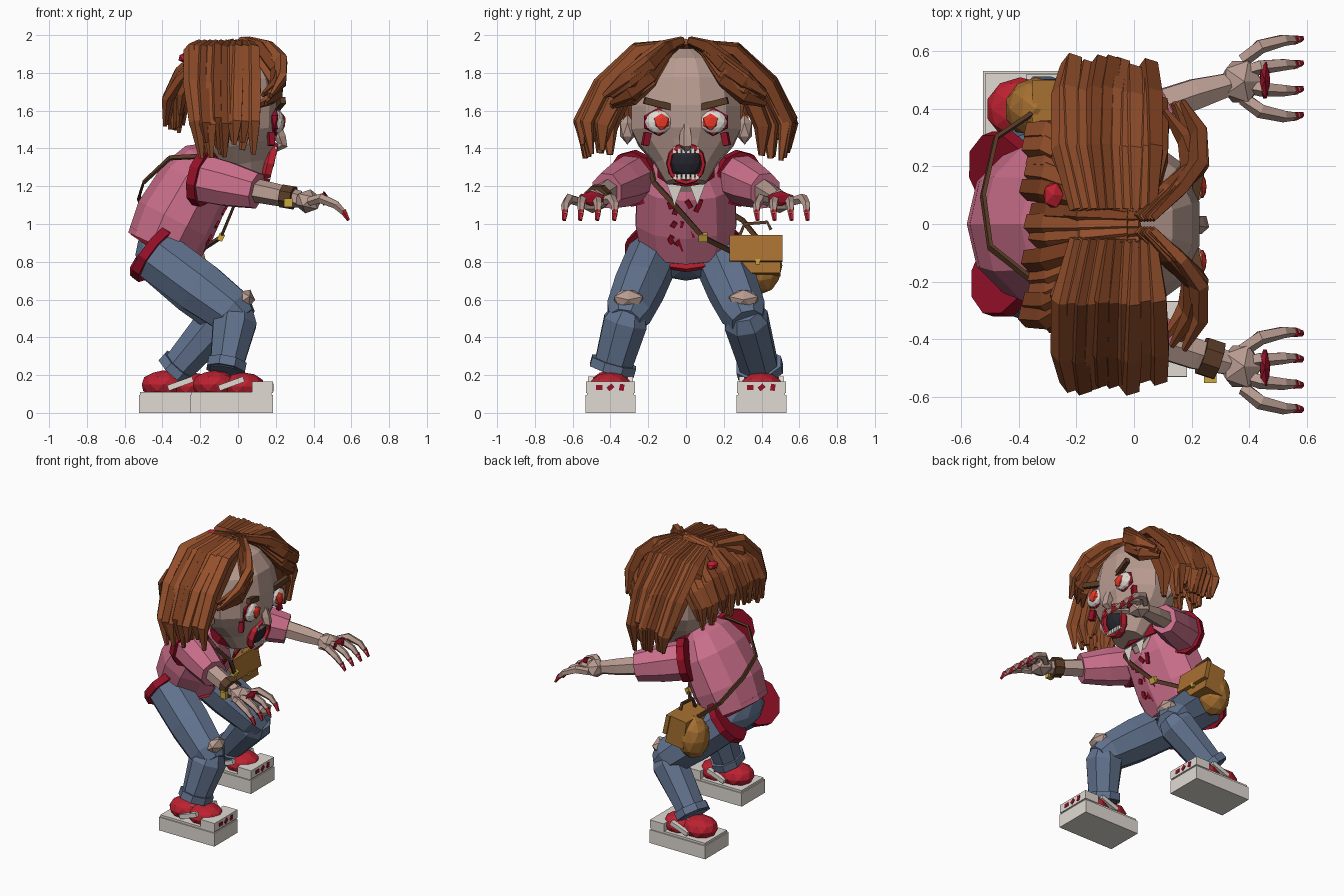
import bpy, bmesh, random
from math import sin, cos, pi, radians
from mathutils import Vector, Matrix, Euler

if "Cube" in bpy.data.objects:
    bpy.data.objects.remove(bpy.data.objects["Cube"])

random.seed(4)
C = dict(skin=(.48, .33, .28), pink=(.6, .16, .26), jeans=(.12, .17, .27), red=(.5, .015, .03),
         gore=(.3, .005, .02), white=(.75, .7, .65), hair=(.3, .08, .025), hair2=(.2, .05, .015),
         tan=(.38, .16, .03), brown=(.1, .045, .02), black=(.02, .02, .03), gold=(.6, .4, .05),
         iris=(.8, .04, .02))
MATS = {}
for k, c in C.items():
    MATS[k] = bpy.data.materials.new(k)
    MATS[k].diffuse_color = (*c, 1)


def finish(name, bm, col):
    bmesh.ops.recalc_face_normals(bm, faces=bm.faces)
    me = bpy.data.meshes.new(name)
    bm.to_mesh(me)
    bm.free()
    me.materials.append(MATS[col])
    ob = bpy.data.objects.new(name, me)
    bpy.context.collection.objects.link(ob)
    return ob


def add_loft(bm, pts, radii, n=8, side=(0, 1, 0), closed=False):
    """Rings of n points along a path; radii are (along side, across)."""
    pts = [Vector(p) for p in pts]
    rings, m = [], len(pts)
    for i, p in enumerate(pts):
        if closed:
            t = pts[(i + 1) % m] - pts[i - 1]
        else:
            t = pts[min(i + 1, m - 1)] - pts[max(i - 1, 0)]
        t.normalize()
        u = Vector(side)
        u = (u - t * u.dot(t)).normalized()
        v = t.cross(u)
        a, b = radii[i] if isinstance(radii, list) else radii
        rings.append([bm.verts.new(p + u * a * cos(2 * pi * (k + .5) / n) + v * b * sin(2 * pi * (k + .5) / n))
                      for k in range(n)])
    for i in range(m if closed else m - 1):
        r, q = rings[i], rings[(i + 1) % m]
        for k in range(n):
            bm.faces.new((r[k], r[(k + 1) % n], q[(k + 1) % n], q[k]))
    if not closed:
        bm.faces.new(rings[0])
        bm.faces.new(rings[-1])


def loft(name, col, *args, **kw):
    bm = bmesh.new()
    add_loft(bm, *args, **kw)
    return finish(name, bm, col)


def xf(loc, size, rot):
    return Matrix.LocRotScale(Vector(loc), Euler([radians(a) for a in rot]), Vector(size))


def box(name, col, loc, size, rot=(0, 0, 0)):
    bm = bmesh.new()
    bmesh.ops.create_cube(bm, size=1, matrix=xf(loc, size, rot))
    return finish(name, bm, col)


def ball(name, col, loc, size, sub=1, rot=(0, 0, 0)):
    bm = bmesh.new()
    bmesh.ops.create_icosphere(bm, subdivisions=sub, radius=1, matrix=xf(loc, size, rot))
    return finish(name, bm, col)


# torso, pelvis, neck
loft("jacket", "pink", [(-.40, 0, .87), (-.33, 0, 1.02), (-.22, 0, 1.22), (-.16, 0, 1.32), (-.1, 0, 1.37)],
     [(.25, .2), (.28, .22), (.27, .2), (.2, .15), (.1, .08)], n=10)
loft("jacket_hem", "red", [(-.42, 0, .845), (-.4, 0, .875)], [(.2, .18), (.25, .205)], n=10)
ball("pelvis", "jeans", (-.4, 0, .84), (.15, .24, .14), 2)
loft("neck", "skin", [(-.12, 0, 1.22), (.0, 0, 1.4)], (.1, .1))
loft("neck_wound", "gore", [(-.09, 0, 1.27), (-.06, 0, 1.32)], (.16, .14), n=10)
for s in (-1, 1):
    bm = bmesh.new()
    bm.faces.new([bm.verts.new(p) for p in ((.0, s * .01, 1.23), (.0, s * .11, 1.23), (-.01, s * .06, 1.1))])
    finish("shirt_collar", bm, "white")
for i in range(12):
    z = random.uniform(.86, 1.13)
    box("blood_spot", "gore", (-.04 - (1.13 - z) * .53, random.uniform(-.1, .1), z),
        (.012, .025, random.uniform(.02, .05)), (random.uniform(-40, 40), 28, 0))

# legs and shoes
for s, fx, kx in ((-1, 0, -.01), (1, -.27, -.07)):
    hip, knee, ank = Vector((-.44, s * .17, .84)), Vector((kx, s * .31, .52)), Vector((-.07 + fx * 1.05, s * .4, .2))
    d = (knee - hip).normalized()
    loft("thigh", "jeans", [hip, hip.lerp(knee, .55), knee - d * .02, knee + d * .06],
         [(.14, .15), (.14, .15), (.125, .13), (.09, .08)])
    loft("hip_wound", "gore", [hip - d * .03, hip + d * .02], (.16, .17), n=10)
    e = (ank - knee).normalized()
    loft("shin", "jeans", [knee - e * .03, knee + e * .04, ank - e * .02], [(.09, .09), (.125, .125), (.105, .09)])
    loft("jeans_cuff", "jeans", [ank - e * .075, ank - e * .025], (.13, .11))
    ball("bare_knee", "skin", (kx + .045, s * .305, .6), (.055, .09, .06), 1, (0, 30, 0))
    x0, y = -.035 + fx, s * .4
    loft("ankle", "skin", [(x0 - .05, y, .12), ank], (.06, .06))
    box("sole", "white", (x0, y, .0475), (.44, .265, .095))
    box("sole_rim", "white", (x0, y, .1), (.425, .25, .02))
    ball("shoe_toe", "red", (x0 + .06, y, .14), (.12, .115, .075), 2)
    ball("shoe_heel", "red", (x0 - .09, y, .15), (.12, .11, .075), 2)
    box("toe_cap", "white", (x0 + .165, y, .135), (.11, .26, .06))
    for q in (-1, 1):
        box("shoe_stripe", "white", (x0, y + q * .105, .155), (.14, .03, .03), (0, -20, 0))
    for i in range(3):
        box("toe_blood", "gore", (x0 + .221, y - .06 + i * .06, .135), (.006, .035, .025), (40 * i, 0, 0))

# arms and hands
for s in (-1, 1):
    sh, el, wr = Vector((-.2, s * .27, 1.245)), Vector((.1, s * .42, 1.175)), Vector((.33, s * .485, 1.13))
    d = (el - sh).normalized()
    loft("sleeve", "pink", [sh, sh.lerp(el, .5), el], [(.125, .135), (.115, .125), (.09, .1)])
    loft("shoulder_wound", "gore", [sh - d * .01, sh + d * .04], (.14, .15), n=10)
    loft("forearm", "skin", [el - d * .05, el.lerp(wr, .5), wr], [(.065, .065), (.06, .058), (.045, .045)], n=6)
    ball("palm", "skin", (.37, s * .495, 1.12), (.08, .085, .065), 1, (0, 12, 0))
    ball("hand_gash", "gore", (.455, s * .5, 1.135), (.02, .075, .04), 1)
    for o in (-.125, -.035, .055, .14):
        y = s * (.5 + o)
        b = s * (.5 + o * .5)
        loft("finger", "skin", [(.38, b, 1.12), (.44, y - s * o * .15, 1.135), (.52, y, 1.1), (.57, y, 1.05)],
             [(.025, .025), (.027, .027), (.022, .022), (.014, .014)], n=5)
        loft("nail", "red", [(.555, y, 1.07), (.585, y + s * .005, 1.02)], [(.018, .018), (.011, .008)], n=5)
w = Vector((.265, -.467, 1.143))
loft("watch_band", "brown", [w - Vector((.03, -.01, -.005)), w + Vector((.03, -.01, -.005))], (.07, .066))
box("watch_face", "gold", w + Vector((0, -.07, -.03)), (.045, .03, .045))

# head
loft("head", "skin", [(.05, 0, 1.22), (.03, 0, 1.32), (.01, 0, 1.42), (0, 0, 1.5), (0, 0, 1.62), (-.01, 0, 1.76),
                      (-.02, 0, 1.87), (-.02, 0, 1.93)],
     [(.11, .1), (.17, .15), (.26, .2), (.3, .23), (.3, .235), (.27, .22), (.19, .16), (.06, .05)], n=12)
for s in (-1, 1):
    ball("ear", "skin", (-.02, s * .31, 1.5), (.05, .045, .08), 1)
    ball("eye_rim", "gore", (.2, s * .145, 1.54), (.03, .09, .075), 1)
    ball("eye", "white", (.21, s * .145, 1.54), (.035, .072, .062), 2)
    ball("iris", "iris", (.236, s * .13, 1.54), (.018, .046, .046), 1)
    box("eyebrow", "brown", (.222, s * .145, 1.635), (.03, .16, .035), (s * 14, 0, -s * 12))
    box("blood_tear", "gore", (.175, s * .21, 1.45), (.03, .035, .07), (s * 12, 0, -s * 20))
loft("nose", "skin", [(.2, 0, 1.54), (.22, 0, 1.46), (.235, 0, 1.42), (.19, 0, 1.39)],
     [(.02, .02), (.035, .035), (.035, .03), (.015, .015)], n=5)
ball("mouth", "black", (.15, 0, 1.325), (.045, .085, .09), 2, (0, 15, 0))
loop = [(.165 + .025 * sin(a), .092 * cos(a), 1.32 + .1 * sin(a)) for a in [2 * pi * k / 12 for k in range(12)]]
loft("lips", "red", loop, (.03, .014), n=5, side=(1, 0, 0), closed=True)
for i in range(6):
    y = -.06 + .024 * i
    box("upper_tooth", "white", (.2, y, 1.392), (.015, .018, .035))
    box("lower_tooth", "white", (.165, y, 1.25), (.015, .018, .03))

# hair made of tapered strands
hair = {"hair": bmesh.new(), "hair2": bmesh.new()}


def strand(pts, w, t, side, j=.015):
    off = Vector([random.uniform(-j, j) for _ in range(3)])
    pts = [Vector(p) + off * (i / 2) for i, p in enumerate(pts)]
    prof = (.6, 1, 1.1, 1, .35)
    add_loft(hair[random.choice(("hair", "hair", "hair2"))], pts, [(w * f, t * f) for f in prof], 5, side)


for s in (-1, 1):
    for i in range(10):                       # side bunches, outer and inner layer
        x = -.25 + i * .036
        lo = 1.36 + random.uniform(-.02, .1)
        strand([(x * .8, s * .05, 1.955), (x, s * .26, 1.92), (x, s * .44, 1.74), (x * .9, s * .54, 1.54),
                (x * .8, s * .52, lo)], .04, .04, (1, 0, 0))
        strand([(x * .8, s * .1, 1.92), (x, s * .24, 1.84), (x * .9, s * .36, 1.68), (x * .8, s * .43, 1.53),
                (x * .7, s * .43, lo + .02)], .045, .05, (1, 0, 0))
    for i in range(6):                        # parted fringe
        k = i * .035
        strand([(.06 - k * .3, s * .02, 1.97), (.16 - k * .4, s * (.12 - k * .1), 1.935 - k * .1),
                (.225 - k * .15, s * .2, 1.87 - k * .6), (.235 - k * .3, s * .31, 1.78 - k * .6),
                (.18 - k * .4, s * .42, 1.69 - k * .3)], .045, .03, (.3, 0, 1))
for layer in (0, 1):                          # back curtain
    for i in range(13):
        y = -.33 + i * .055
        strand([(-.02 + layer * .04, y * .45, 1.965 - y * y * .5), (-.18, y * .75, 1.92 - y * y * .5),
                (-.3 + layer * .05, y, 1.8 - y * y * .4), (-.36 + layer * .06, y, 1.66),
                (-.365 + layer * .05, y, 1.48 + random.uniform(0, .1))], .042, .03, (0, 1, 0))
for k, bm in hair.items():
    finish("hair_strands_dark" if k == "hair2" else "hair_strands", bm, k)
ball("scalp_wound", "red", (-.28, .1, 1.88), (.04, .05, .03), 1)

# shoulder bag
ball("bag_pouch", "tan", (-.34, .4, .78), (.11, .11, .15), 2)
box("bag_body", "tan", (-.27, .37, .83), (.14, .26, .2), (0, -8, 0))
box("bag_flap", "tan", (-.2, .37, .87), (.03, .28, .14), (0, -12, 0))
box("bag_clasp", "gold", (-.18, .38, .8), (.02, .025, .03))
loft("bag_handle", "brown", [(-.27, .28, .93), (-.27, .31, 1.0), (-.27, .43, 1.01), (-.27, .45, .97)],
     (.012, .012), n=4, side=(1, 0, 0))
loft("bag_strap", "brown", [(-.23, .27, .84), (-.09, .09, .93), (-.02, -.06, 1.1), (-.06, -.17, 1.22),
                            (-.18, -.2, 1.36), (-.36, -.19, 1.35), (-.5, -.08, 1.22), (-.525, .1, 1.14),
                            (-.48, .3, 1.02), (-.36, .38, .92)], (.018, .01), n=4, side=(.3, .5, .8))
box("strap_buckle", "gold", (-.09, .09, .93), (.03, .05, .04), (0, 25, 0))

for m in bpy.data.materials:
    if m.users and not m.is_grease_pencil:
        m.use_nodes = True
        m.node_tree.nodes["Principled BSDF"].inputs["Base Color"].default_value = m.diffuse_color
